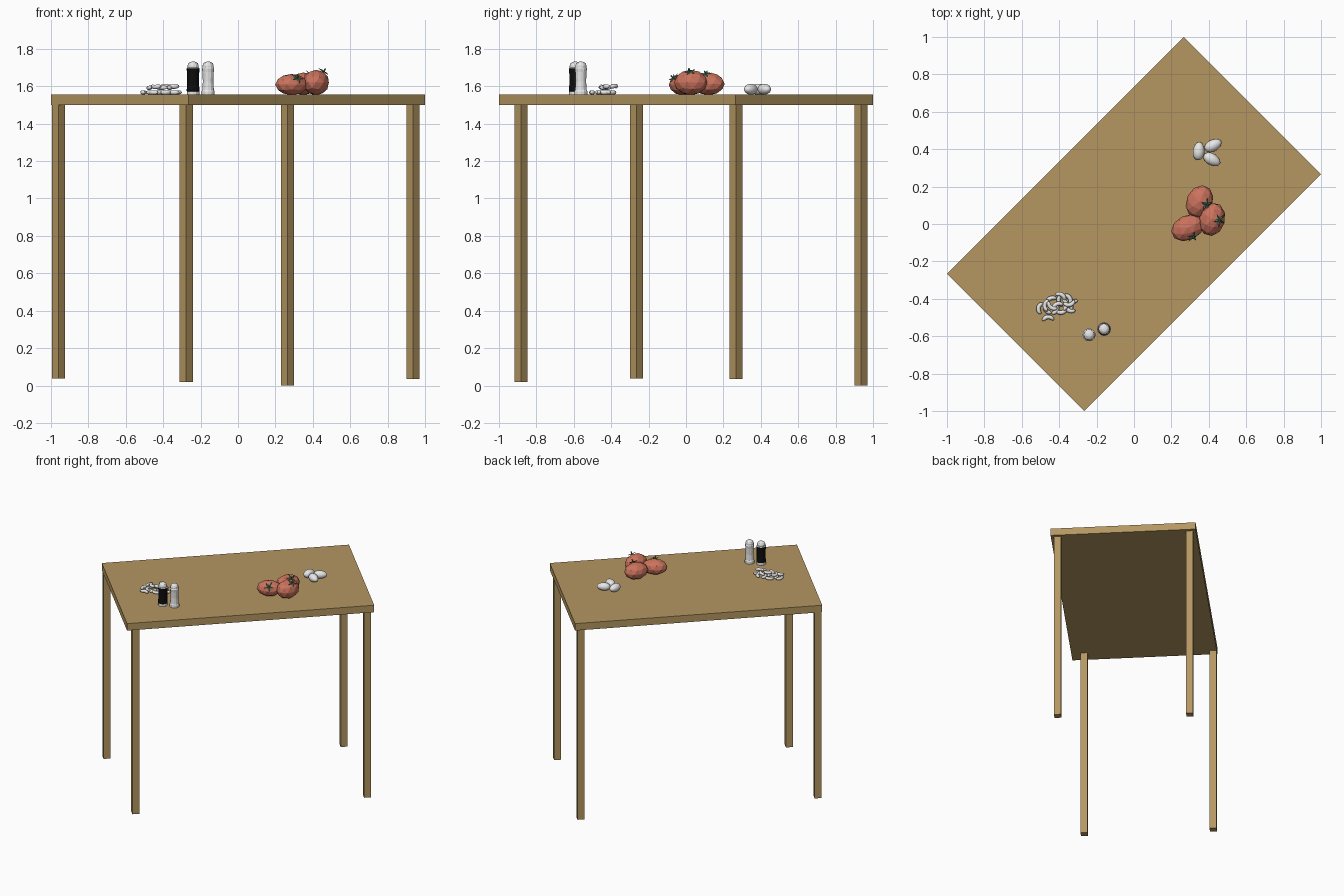
import bpy, bmesh, math, random
from mathutils import Matrix, Vector

if "Cube" in bpy.data.objects:
    bpy.data.objects.remove(bpy.data.objects["Cube"])

random.seed(4)
TOP = 1.555  # table surface height


def material(name, rgb):
    m = bpy.data.materials.new(name)
    m.diffuse_color = (*rgb, 1)
    m.use_nodes = True
    m.node_tree.nodes["Principled BSDF"].inputs["Base Color"].default_value = m.diffuse_color
    return m


WOOD = material("wood", (0.46, 0.31, 0.12))
RED = material("tomato red", (0.60, 0.17, 0.11))
GREEN = material("leaf green", (0.08, 0.21, 0.12))
WHITE = material("off white", (0.80, 0.80, 0.80))
BLACK = material("black", (0.004, 0.004, 0.004))


def finish(bm, name, mats, matrix=None, smooth=False):
    if matrix:
        bm.transform(matrix)
    bmesh.ops.recalc_face_normals(bm, faces=bm.faces)
    for f in bm.faces:
        f.smooth = smooth
    me = bpy.data.meshes.new(name)
    bm.to_mesh(me)
    bm.free()
    for m in mats:
        me.materials.append(m)
    ob = bpy.data.objects.new(name, me)
    bpy.context.collection.objects.link(ob)
    return ob


def yaw(deg):
    return Matrix.Rotation(math.radians(deg), 4, 'Z')


def box(name, x, y, z0, z1, sx, sy):
    bm = bmesh.new()
    bmesh.ops.create_cube(bm, size=1)
    bm.transform(Matrix.Diagonal((sx, sy, z1 - z0, 1)))
    finish(bm, name, [WOOD], Matrix.Translation((x, y, (z0 + z1) / 2)) @ yaw(45))


# table: slab turned 45 degrees, four legs of slightly different length
box("table_top", 0, 0, 1.50, TOP, 1.79, 1.038)
for name, x, y, z0 in (("left_leg", -0.96, -0.265, 0.037), ("front_leg", -0.277, -0.882, 0.02),
                       ("back_leg", 0.265, 0.935, 0.0), ("right_leg", 0.935, 0.268, 0.035)):
    box(name, x, y, z0, 1.505, 0.05, 0.05)


# tomatoes: faceted squashed spheres, each with a star of leaves and a stalk
def tomato(n, centre, radii, turn, ox, oy):
    place = Matrix.Translation(centre) @ yaw(turn)
    bm = bmesh.new()
    bmesh.ops.create_icosphere(bm, subdivisions=2, radius=1.03)
    bm.transform(Matrix.Diagonal((*radii, 1)))
    finish(bm, f"tomato_{n}", [RED], place)
    # crown sits on the surface above the given offset
    p = yaw(-turn) @ Vector((ox, oy, 0))
    a, b, c = radii
    p.z = c * math.sqrt(max(0.02, 1 - (p.x / a) ** 2 - (p.y / b) ** 2))
    normal = Vector((p.x / a ** 2, p.y / b ** 2, p.z / c ** 2)).normalized()
    bm = bmesh.new()
    for i in range(5):
        pts = [(0, -0.004, 0.004), (0.016, -0.007, 0.003), (0.038, 0, 0.006),
               (0.016, 0.007, 0.003), (0, 0.004, 0.004)]
        low = [Vector(q) for q in pts]
        r = yaw(72 * i + 20 * n)
        vs = [bm.verts.new(r @ q) for q in low]
        ridge = bm.verts.new(r @ Vector((0.016, 0, 0.008)))
        for j in range(5):
            bm.faces.new((vs[j], vs[(j + 1) % 5], ridge))
        bm.faces.new(vs[::-1])
    bmesh.ops.create_cone(bm, cap_ends=True, segments=6, radius1=0.005, radius2=0.004,
                          depth=0.024, matrix=Matrix.Translation((0, 0, 0.012)))
    tilt = normal.to_track_quat('Z', 'Y').to_matrix().to_4x4()
    finish(bm, f"tomato_leaves_{n}", [GREEN], place @ Matrix.Translation(p) @ tilt)


tomato(1, (0.350, 0.120, 1.613), (0.088, 0.068, 0.059), 65, 0.037, -0.015)
tomato(2, (0.417, 0.025, 1.620), (0.088, 0.068, 0.066), 75, 0.038, -0.005)
tomato(3, (0.287, -0.020, 1.609), (0.090, 0.065, 0.055), 25, 0.028, -0.045)

# eggs: spheres stretched along x with one end narrower
for n, (x, y, turn) in enumerate(((0.346, 0.390, 85), (0.423, 0.420, 28), (0.417, 0.345, -30))):
    bm = bmesh.new()
    bmesh.ops.create_uvsphere(bm, u_segments=20, v_segments=12, radius=1)
    for v in bm.verts:
        k = 1 - 0.10 * v.co.x
        v.co = Vector((v.co.x * 0.049, v.co.y * 0.031 * k, v.co.z * 0.029 * k))
    finish(bm, f"egg_{n + 1}", [WHITE], Matrix.Translation((x, y, TOP + 0.029)) @ yaw(turn), True)


# shakers: lathed foot, waisted body and domed cap
def shaker(name, x, y, profile, body):
    bm = bmesh.new()
    sides = 12
    rings = [[bm.verts.new((r * math.cos(math.tau * i / sides), r * math.sin(math.tau * i / sides), z))
              for i in range(sides)] for r, z in profile]
    bm.faces.new(rings[0][::-1])
    bm.faces.new(rings[-1])
    for lo, hi in zip(rings, rings[1:]):
        for i in range(sides):
            j = (i + 1) % sides
            bm.faces.new((lo[i], lo[j], hi[j], hi[i]))
    # body faces lie between foot and cap
    for f in bm.faces:
        f.material_index = int(0.018 < f.calc_center_median().z < 0.143)
    finish(bm, name, [WHITE, body], Matrix.Translation((x, y, TOP)))


CAP = [(0.030, 0.146), (0.030, 0.156), (0.025, 0.168), (0.015, 0.175), (0.004, 0.177)]
shaker("pepper_shaker", -0.24, -0.592,
       [(0.033, 0), (0.033, 0.018), (0.035, 0.019), (0.032, 0.05), (0.032, 0.11), (0.035, 0.14)] + CAP, BLACK)
shaker("salt_shaker", -0.16, -0.562,
       [(0.035, 0), (0.035, 0.018), (0.031, 0.026), (0.028, 0.07), (0.030, 0.12), (0.033, 0.14)] + CAP, WHITE)


# cashews: curved tubes with rounded ends
def cashew(n, x, y, z, turn, lean):
    bm = bmesh.new()
    steps, sides, bend = 10, 8, 0.030
    rings = []
    for s in range(steps + 1):
        t = s / steps
        a = math.radians(-70 + 140 * t)
        r = 0.0115 * max(0.25, (1 - abs(2 * t - 1) ** 4) ** 0.5)
        ring = []
        for i in range(sides):
            b = math.tau * i / sides
            d = bend + r * math.cos(b)
            ring.append(bm.verts.new((d * math.sin(a), d * math.cos(a) - 0.022, r * math.sin(b))))
        rings.append(ring)
    bm.faces.new(rings[0])
    bm.faces.new(rings[-1])
    for lo, hi in zip(rings, rings[1:]):
        for i in range(sides):
            j = (i + 1) % sides
            bm.faces.new((lo[i], lo[j], hi[j], hi[i]))
    finish(bm, f"cashew_{n}", [WHITE], Matrix.Translation((x, y, TOP + z)) @ yaw(turn)
           @ Matrix.Rotation(math.radians(lean), 4, 'X'), True)


# lower layer lies flat, upper layer leans
LOWER = [(-0.503, -0.450), (-0.460, -0.505), (-0.465, -0.455), (-0.445, -0.405), (-0.420, -0.455),
         (-0.395, -0.410), (-0.385, -0.465), (-0.350, -0.400), (-0.345, -0.455), (-0.325, -0.430)]
UPPER = [(-0.470, -0.435), (-0.440, -0.440), (-0.410, -0.435), (-0.390, -0.385), (-0.370, -0.430),
         (-0.345, -0.425)]
TURNS = [80, 5, 120, 30, 250, 100, 200, 300, 150, 60]
for n, (x, y) in enumerate(LOWER):
    cashew(n + 1, x, y, 0.012, TURNS[n], 0)
for n, (x, y) in enumerate(UPPER):
    cashew(n + 11, x, y, 0.038 + 0.006 * (n % 2), random.uniform(0, 360), random.uniform(-25, 25))
